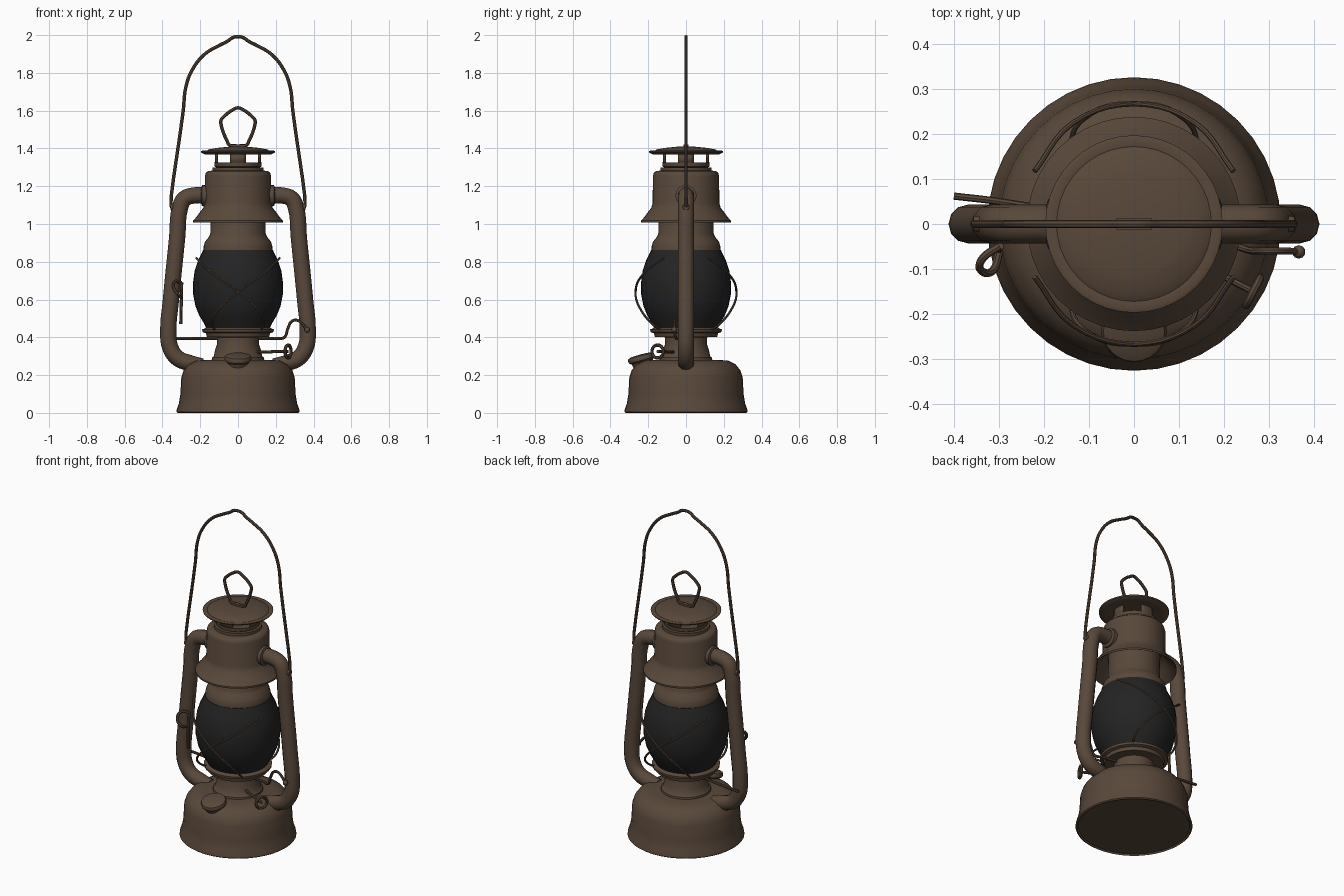
import bpy, bmesh, math
from mathutils import Matrix, Vector

cube = bpy.data.objects.get("Cube")
if cube:
    bpy.data.objects.remove(cube, do_unlink=True)


def material(name, color, rough):
    m = bpy.data.materials.new(name)
    m.use_nodes = True
    m.diffuse_color = (*color, 1)
    node = m.node_tree.nodes["Principled BSDF"]
    node.inputs["Base Color"].default_value = (*color, 1)
    node.inputs["Roughness"].default_value = rough
    return m


BROWN = material("aged_brown_metal", (0.1, 0.065, 0.043), 0.6)
GLASS = material("smoked_glass", (0.017, 0.017, 0.018), 0.4)


def finish(obj, mat, angle=40):
    obj.data.materials.append(mat)
    bpy.ops.object.select_all(action="DESELECT")
    obj.select_set(True)
    bpy.context.view_layer.objects.active = obj
    if obj.type == "CURVE":
        bpy.ops.object.convert(target="MESH")
        obj = bpy.context.view_layer.objects.active
    bpy.ops.object.shade_smooth_by_angle(angle=math.radians(angle))
    return obj


def mesh_object(name, bm, mat):
    bmesh.ops.remove_doubles(bm, verts=bm.verts, dist=0.0001)
    bmesh.ops.recalc_face_normals(bm, faces=bm.faces)
    me = bpy.data.meshes.new(name)
    bm.to_mesh(me)
    bm.free()
    obj = bpy.data.objects.new(name, me)
    bpy.context.collection.objects.link(obj)
    return finish(obj, mat)


def lathe(name, profile, mat=BROWN, steps=40, place=None):
    """Turn (radius, height) points about the z axis."""
    bm = bmesh.new()
    vs = [bm.verts.new((r, 0, z)) for r, z in profile]
    es = [bm.edges.new(pair) for pair in zip(vs, vs[1:])]
    bmesh.ops.spin(bm, geom=vs + es, axis=(0, 0, 1), cent=(0, 0, 0),
                   angle=math.tau, steps=steps)
    if place:
        bmesh.ops.transform(bm, matrix=place, verts=bm.verts)
    return mesh_object(name, bm, mat)


def wire(name, points, radius=0.009, closed=False, smooth=True, sides=2, taper=None):
    """Round rod through the points."""
    cu = bpy.data.curves.new(name, "CURVE")
    cu.dimensions = "3D"
    cu.bevel_depth = radius
    cu.bevel_resolution = sides
    cu.resolution_u = 5
    cu.use_fill_caps = True
    sp = cu.splines.new("BEZIER")
    sp.bezier_points.add(len(points) - 1)
    for i, (bp, p) in enumerate(zip(sp.bezier_points, points)):
        bp.co = p
        bp.handle_left_type = bp.handle_right_type = "AUTO" if smooth else "VECTOR"
        if taper:
            bp.radius = taper[i]
    sp.use_cyclic_u = closed
    obj = bpy.data.objects.new(name, cu)
    bpy.context.collection.objects.link(obj)
    return finish(obj, BROWN)


def mirrored(half):
    """Half path starting on the centre line, extended to -x."""
    return [(-x, y, z) for x, y, z in reversed(half[1:])] + half


# Fuel tank, with rolled foot and rounded shoulder
lathe("fuel_tank", [(0, 0.008), (0.31, 0.008), (0.318, 0), (0.326, 0.006), (0.324, 0.02),
                    (0.313, 0.05), (0.305, 0.1), (0.3, 0.19), (0.288, 0.225),
                    (0.262, 0.258), (0.225, 0.276), (0.18, 0.28), (0, 0.283)])

# Burner neck and globe seat
lathe("burner_neck", [(0.14, 0.275), (0.138, 0.292), (0.128, 0.3), (0.122, 0.33),
                      (0.112, 0.36), (0.112, 0.4), (0.15, 0.408)])
lathe("globe_seat", [(0, 0.4), (0.165, 0.402), (0.17, 0.422), (0.188, 0.428),
                     (0.19, 0.442), (0.178, 0.446), (0.17, 0.452), (0, 0.452)])

# Glass globe
lathe("glass_globe", [(0.165, 0.445), (0.178, 0.47), (0.205, 0.515), (0.225, 0.565),
                      (0.237, 0.625), (0.238, 0.69), (0.23, 0.75), (0.212, 0.805),
                      (0.185, 0.862), (0.15, 0.865)], GLASS)

# Chimney collar above the globe
lathe("chimney_collar", [(0.15, 0.86), (0.183, 0.858), (0.182, 0.88), (0.175, 0.905),
                         (0.156, 0.93), (0.147, 0.945), (0.144, 1.1)])

# Flared hood with hollow underside
lathe("hood", [(0.144, 1.1), (0.165, 1.09), (0.185, 1.055), (0.228, 1.013), (0.238, 1.008),
               (0.238, 1.018), (0.222, 1.035), (0.2, 1.065), (0.184, 1.085), (0.177, 1.11),
               (0.175, 1.255), (0.17, 1.272), (0.158, 1.28), (0.135, 1.283),
               (0.135, 1.3), (0, 1.3)])

# Vent: lower band, four posts, upper cap
lathe("vent_band", [(0.105, 1.295), (0.115, 1.3), (0.124, 1.305), (0.126, 1.325),
                    (0.115, 1.325), (0, 1.322)])
bm = bmesh.new()
for k in range(4):
    for i in range(-2, 2):
        a, b = (math.radians(90 * k + 10 * j) for j in (i, i + 1))
        bm.faces.new([bm.verts.new((0.122 * math.cos(t), 0.122 * math.sin(t), z))
                      for t, z in ((a, 1.315), (b, 1.315), (b, 1.378), (a, 1.378))])
posts = mesh_object("vent_posts", bm, BROWN)
mod = posts.modifiers.new("thickness", "SOLIDIFY")
mod.thickness = 0.008
lathe("vent_cap", [(0, 1.37), (0.16, 1.37), (0.175, 1.368), (0.195, 1.378), (0.197, 1.385),
                   (0.19, 1.388), (0.172, 1.385), (0.155, 1.395), (0.11, 1.403),
                   (0.05, 1.409), (0, 1.41)])

# Lifting ring and its bracket on the cap
wire("lifting_ring", mirrored([(0, 0, 1.615), (0.03, 0, 1.603), (0.075, 0, 1.568),
                               (0.09, 0, 1.548), (0.088, 0, 1.52), (0.058, 0, 1.44),
                               (0.045, 0, 1.418), (0.01, 0, 1.414)]))
bm = bmesh.new()
bmesh.ops.create_cube(bm, size=1, matrix=Matrix.Translation((0, 0, 1.41))
                      @ Matrix.Diagonal((0.08, 0.024, 0.02, 1)))
mesh_object("ring_bracket", bm, BROWN)

# Carrying handle
wire("carrying_handle", mirrored([(0, 0, 1.991), (0.025, 0, 1.988), (0.055, 0, 1.968),
                                  (0.1, 0, 1.945), (0.175, 0, 1.9), (0.24, 0, 1.82),
                                  (0.275, 0, 1.73), (0.29, 0, 1.6), (0.355, 0, 1.1),
                                  (0.345, 0, 1.085), (0.32, 0, 1.085)]))

# Side air tubes with collars and handle pivots
for s, side in ((1, "left"), (-1, "right")):
    path = [(0.15, 1.15), (0.24, 1.15), (0.285, 1.132), (0.307, 1.085), (0.322, 0.93),
            (0.355, 0.6), (0.369, 0.43), (0.36, 0.35), (0.32, 0.29), (0.26, 0.265),
            (0.19, 0.25)]
    wire(side + "_air_tube", [(s * x, 0, z) for x, z in path], 0.043, sides=4,
         taper=[1] * 9 + [1.0, 0.9])
    lathe(side + "_tube_collar", [(0.04, -0.01), (0.056, -0.01), (0.056, 0.012), (0.04, 0.018)],
          steps=20, place=Matrix.Translation((s * 0.178, 0, 1.15))
          @ Matrix.Rotation(s * math.pi / 2, 4, "Y"))
    lathe(side + "_handle_pivot", [(0, 0.012), (0.016, 0.01), (0.018, 0), (0.018, -0.03)],
          steps=12, place=Matrix.Translation((s * 0.347, 0, 1.09))
          @ Matrix.Rotation(s * math.pi / 2, 4, "Y"))

# Crossed globe guard wires, front and back
for sy, face in ((-1, "front"), (1, "back")):
    for sx, lean in ((-1, "right"), (1, "left")):
        pts = []
        for deg, r, z in ((62, 0.25, 0.82), (32, 0.262, 0.74), (0, 0.267, 0.64),
                          (-25, 0.26, 0.54), (-38, 0.225, 0.47), (-42, 0.18, 0.438)):
            a = math.radians(deg)
            pts.append((sx * r * math.sin(a), sy * r * math.cos(a), z))
        wire(f"{face}_guard_wire_{lean}", pts, 0.006)

# Filler spout and cap, tilted forward
lathe("filler_cap", [(0, 0.018), (0.05, 0.016), (0.068, 0.01), (0.073, 0), (0.07, -0.014),
                     (0.058, -0.022), (0.052, -0.05), (0.045, -0.09)], steps=24,
      place=Matrix.Translation((0, -0.237, 0.292)) @ Matrix.Rotation(math.radians(15), 4, "X"))

# Wick adjuster: rod and ring grip
start, end = Vector((0.07, -0.05, 0.322)), Vector((0.265, -0.15, 0.325))
wire("wick_rod", [start, end], 0.008, smooth=False)
across = Vector((0.46, 0.89, 0))
ring = [end + across * 0.034 * math.cos(t) + Vector((0, 0, 0.034 * math.sin(t)))
        for t in (math.tau * i / 8 for i in range(8))]
wire("wick_ring", ring, 0.009, closed=True)

# Globe lifting lever across the frame
wire("lifting_lever", [(-0.4, 0.062, 0.395), (-0.3, 0.05, 0.395), (0.2, -0.04, 0.395),
                       (0.245, -0.055, 0.4), (0.265, -0.06, 0.45), (0.285, -0.06, 0.485),
                       (0.315, -0.06, 0.49), (0.345, -0.06, 0.465), (0.365, -0.062, 0.44)], 0.008)
bm = bmesh.new()
bmesh.ops.create_uvsphere(bm, u_segments=10, v_segments=6, radius=0.015,
                          matrix=Matrix.Translation((0.366, -0.062, 0.44)))
mesh_object("lever_knob", bm, BROWN)

# Latch loop hanging on the right tube
wire("latch_rod", [(-0.298, -0.05, 0.69), (-0.3, -0.055, 0.6), (-0.303, -0.05, 0.47)], 0.009)
wire("latch_loop", [(-0.3, -0.05, 0.69), (-0.335, -0.075, 0.695), (-0.342, -0.1, 0.665),
                    (-0.315, -0.105, 0.625), (-0.298, -0.06, 0.61)], 0.009)
